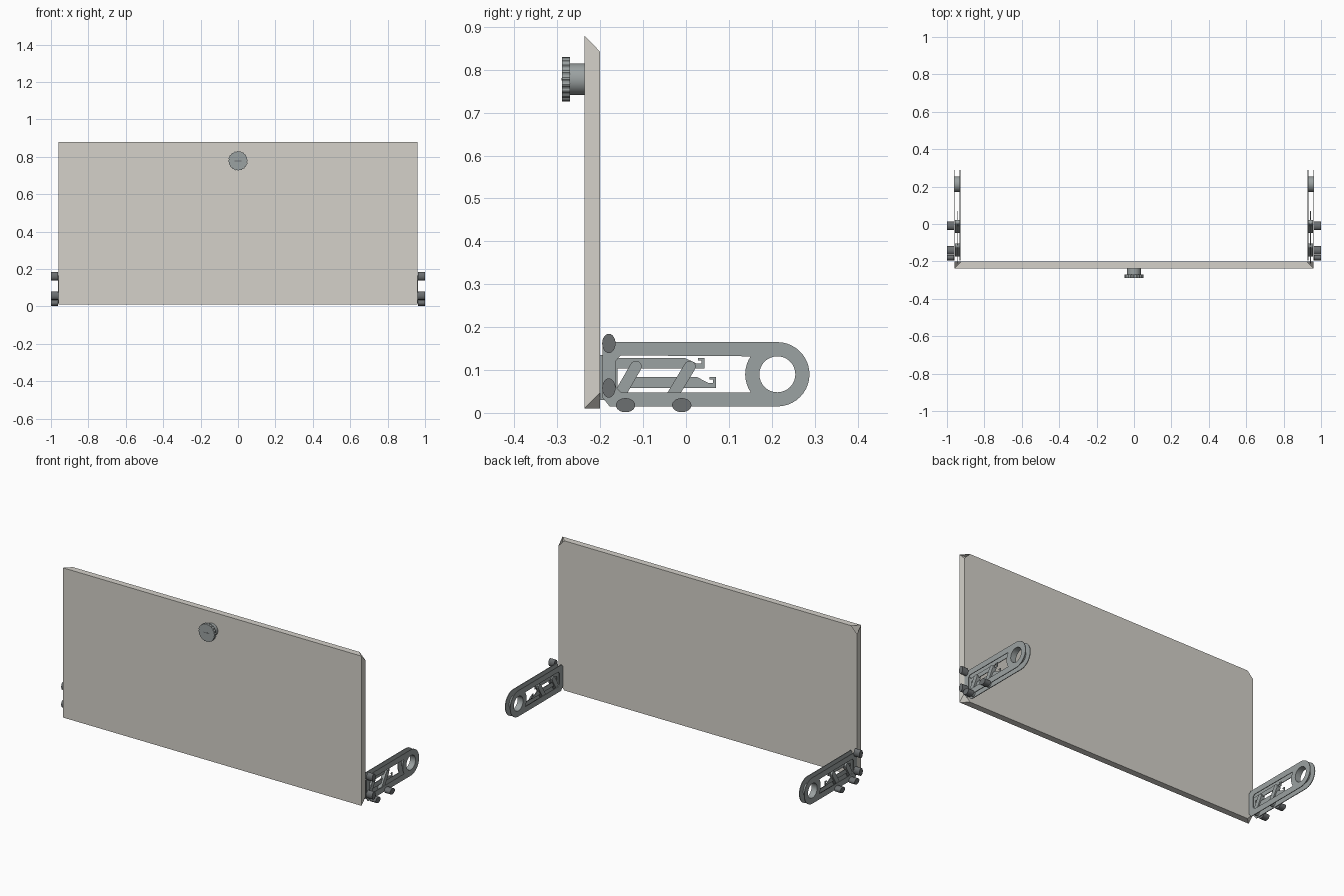
import bpy, bmesh, math
from mathutils import Matrix, Vector

if "Cube" in bpy.data.objects:
    bpy.data.objects.remove(bpy.data.objects["Cube"])


def material(name, c):
    m = bpy.data.materials.new(name)
    m.diffuse_color = (*c, 1)
    m.use_nodes = True
    m.node_tree.nodes["Principled BSDF"].inputs["Base Color"].default_value = m.diffuse_color
    return m


BEIGE = material("painted_panel", (0.66, 0.64, 0.59))
STEEL = material("steel", (0.33, 0.36, 0.36))
DARK = material("dark_steel", (0.15, 0.16, 0.165))


def add(name, mesh, mat):
    ob = bpy.data.objects.new(name, mesh)
    bpy.context.collection.objects.link(ob)
    mesh.materials.clear()
    mesh.materials.append(mat)
    return ob


def from_bm(name, bm, mat, smooth=False):
    bmesh.ops.recalc_face_normals(bm, faces=bm.faces)
    me = bpy.data.meshes.new(name)
    bm.to_mesh(me)
    bm.free()
    ob = add(name, me, mat)
    if smooth:
        bpy.ops.object.select_all(action='DESELECT')
        ob.select_set(True)
        bpy.context.view_layer.objects.active = ob
        bpy.ops.object.shade_smooth_by_angle(angle=math.radians(35))
    return ob


def plate(name, loops, x0, x1, mat):
    """Extrude closed (y, z) loops, inner ones being holes, from x0 to x1."""
    cu = bpy.data.curves.new(name + "_curve", 'CURVE')
    cu.dimensions = '2D'
    cu.fill_mode = 'BOTH'
    cu.extrude = abs(x1 - x0) / 2
    for pts in loops:
        sp = cu.splines.new('POLY')
        sp.points.add(len(pts) - 1)
        for p, (y, z) in zip(sp.points, pts):
            p.co = (y, z, 0, 1)
        sp.use_cyclic_u = True
    tmp = bpy.data.objects.new(name + "_tmp", cu)
    bpy.context.collection.objects.link(tmp)
    me = bpy.data.meshes.new_from_object(tmp.evaluated_get(bpy.context.evaluated_depsgraph_get()))
    bpy.data.objects.remove(tmp)
    me.transform(Matrix(((0, 0, 1, (x0 + x1) / 2), (1, 0, 0, 0), (0, 1, 0, 0), (0, 0, 0, 1))))
    return add(name, me, mat)


def arc(cy, cz, r, a0, a1, n):
    return [(cy + r * math.cos(math.radians(a0 + (a1 - a0) * i / n)),
             cz + r * math.sin(math.radians(a0 + (a1 - a0) * i / n))) for i in range(n + 1)]


def cylinder(name, c, r, depth, axis, mat, seg=32, ry=None, caps=True):
    bm = bmesh.new()
    bmesh.ops.create_cone(bm, cap_ends=caps, segments=seg, radius1=r, radius2=r, depth=depth)
    if ry:
        bmesh.ops.scale(bm, vec=(ry / r, 1, 1), verts=bm.verts)
    if axis == 'X':
        rot = Matrix(((0, 0, 1), (1, 0, 0), (0, 1, 0)))
    else:
        rot = Matrix.Rotation(math.pi / 2, 3, 'X')
    bmesh.ops.rotate(bm, matrix=rot, verts=bm.verts)
    bmesh.ops.translate(bm, vec=c, verts=bm.verts)
    return from_bm(name, bm, mat, True)


# Door panel: folded sheet with mitred flanges and cut back corners
bm = bmesh.new()
W, Z0, Z1, YF, YB, M = 0.96, 0.01, 0.88, -0.237, -0.2, 0.038
corners = [(-1, Z0, 1), (1, Z0, 1), (1, Z1, -1), (-1, Z1, -1)]
C = [bm.verts.new((s * W, YF, z)) for s, z, d in corners]
A = [bm.verts.new((s * (W - M), YB, z)) for s, z, d in corners]
B = [bm.verts.new((s * W, YB, z + d * M)) for s, z, d in corners]
bm.faces.new(C)
bm.faces.new((A[0], A[1], B[1], B[2], A[2], A[3], B[3], B[0]))
bm.faces.new((C[0], C[1], A[1], A[0]))
bm.faces.new((C[1], C[2], B[2], B[1]))
bm.faces.new((C[2], C[3], A[3], A[2]))
bm.faces.new((C[3], C[0], B[0], B[3]))
for i in (0, 1):
    bm.faces.new((A[i], B[i], C[i]))
from_bm("door_panel", bm, BEIGE)

# Knob: neck, knurled head and slot
cylinder("knob_neck", (0, -0.254, 0.778), 0.037, 0.036, 'Y', STEEL)
bm = bmesh.new()
bmesh.ops.create_cone(bm, cap_ends=True, segments=80, radius1=0.052, radius2=0.052, depth=0.018)
for v in bm.verts:
    k = round(math.atan2(v.co.y, v.co.x) / (2 * math.pi / 80))
    if (k // 2) % 2:
        v.co.x *= 0.95
        v.co.y *= 0.95
bmesh.ops.rotate(bm, matrix=Matrix.Rotation(math.pi / 2, 3, 'X'), verts=bm.verts)
bmesh.ops.translate(bm, vec=(0, -0.280, 0.778), verts=bm.verts)
from_bm("knob_head", bm, STEEL)
bm = bmesh.new()
bmesh.ops.create_cube(bm, size=1)
bmesh.ops.scale(bm, vec=(0.04, 0.002, 0.005), verts=bm.verts)
bmesh.ops.translate(bm, vec=(0, -0.2888, 0.778), verts=bm.verts)
from_bm("knob_slot", bm, DARK)

# Profiles of the hinge arm in (y, z)
HY, HZ, R = 0.213, 0.09, 0.075
outline = arc(HY, HZ, R, -90, 90, 20) + [(-0.183, 0.165), (-0.195, 0.153), (-0.195, 0.036), (-0.178, 0.015)]
window = [(-0.152, 0.134), (-0.163, 0.122), (-0.163, 0.060), (-0.152, 0.048)] + arc(HY, HZ, R, 214, 146, 8)
hole = arc(HY, HZ, 0.042, 0, 348.75, 31)


def hook(y0, y1, z0, z1):
    h = z1 - z0
    return [(y0, z0), (y1, z0), (y1, z1), (y1 - 0.015, z1), (y1 - 0.015, z1 - 0.006),
            (y1 - 0.007, z1 - 0.006), (y1 - 0.007, z1 - h * 0.55), (y1 - 0.018, z1 - h * 0.55),
            (y1 - 0.045, z1), (y0 + 0.01, z1)]


def capsule(p, q, r):
    a = math.degrees(math.atan2(q[1] - p[1], q[0] - p[0]))
    return arc(*q, r, a - 90, a + 90, 10) + arc(*p, r, a + 90, a + 270, 10)


for side, s in (("left", -1), ("right", 1)):
    # Two cheek plates joined by a tube at the pivot
    for part, x in (("outer", 0.961), ("inner", 0.930)):
        plate(f"{side}_{part}_arm_plate", [outline, window, hole],
              s * (x - 0.002), s * (x + 0.002), STEEL)
    cylinder(f"{side}_pivot_tube", (s * 0.9455, HY, HZ), 0.042, 0.031, 'X', STEEL, caps=False)
    # Latch hooks with the web that ties them to the panel
    plate(f"{side}_upper_hook", [hook(-0.17, 0.043, 0.104, 0.128)], s * 0.941, s * 0.945, STEEL)
    plate(f"{side}_lower_hook", [hook(-0.14, 0.07, 0.058, 0.084)], s * 0.941, s * 0.945, STEEL)
    plate(f"{side}_hook_web", [[(-0.21, 0.03), (-0.17, 0.03), (-0.16, 0.06), (-0.16, 0.12),
                               (-0.175, 0.135), (-0.21, 0.135)]], s * 0.941, s * 0.945, STEEL)
    # Slanted links
    plate(f"{side}_front_link", [capsule((-0.160, 0.033), (-0.117, 0.108), 0.0135)],
          s * 0.933, s * 0.956, STEEL)
    plate(f"{side}_rear_link", [capsule((-0.036, 0.033), (0.009, 0.108), 0.0135)],
          s * 0.933, s * 0.956, STEEL)
    # Oval studs on the outside
    for i, (y, z, ry, rz) in enumerate(((-0.18, 0.162, 0.0155, 0.0225), (-0.18, 0.058, 0.0155, 0.0225),
                                        (-0.141, 0.018, 0.0225, 0.0165), (-0.010, 0.018, 0.0225, 0.0165))):
        cylinder(f"{side}_stud_{i + 1}", (s * 0.9815, y, z), rz, 0.037, 'X', DARK, 24, ry)
